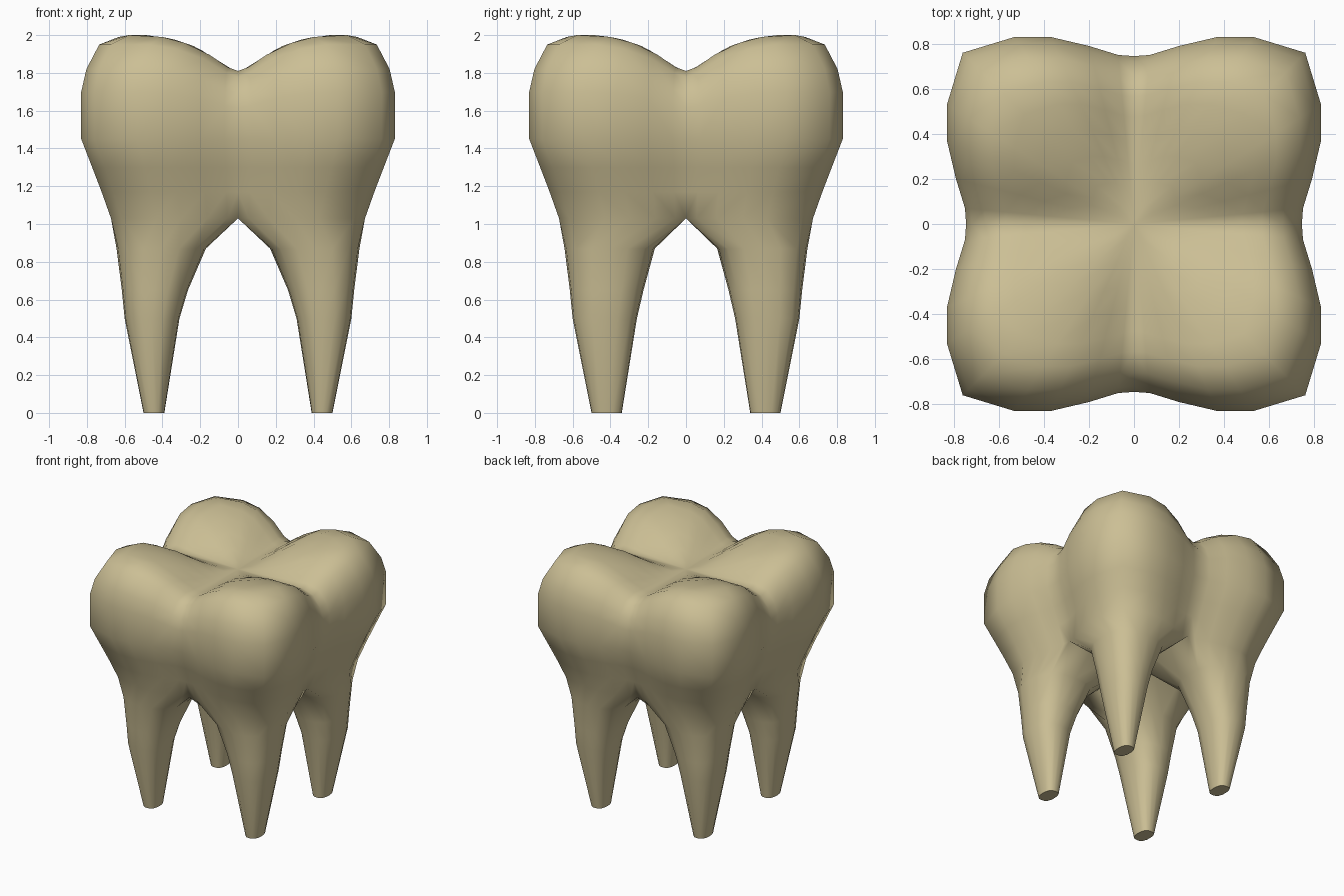
import bpy, bmesh, math
from mathutils import Vector

if "Cube" in bpy.data.objects:
    bpy.data.objects.remove(bpy.data.objects["Cube"])

enamel = bpy.data.materials.new("ivory enamel")
enamel.diffuse_color = (0.60, 0.52, 0.30, 1)
enamel.use_nodes = True
enamel.node_tree.nodes["Principled BSDF"].inputs["Base Color"].default_value = enamel.diffuse_color

# Outer outline of one quarter of the crown, from the x axis round to the y axis
HALF = [(0.745, 0), (0.75, 0.07), (0.79, 0.2), (0.83, 0.37), (0.83, 0.53)]
OUTLINE = HALF + [(0.76, 0.76)] + [(y, x) for x, y in reversed(HALF)]

# Crown rings: (scale of the outline, height on the cusps)
CROWN = [(0.81, 1.03), (0.87, 1.17), (0.93, 1.3), (1, 1.45), (1, 1.7), (0.967, 1.82),
         (0.885, 1.95), (0.76, 2), (0.64, 2), (0.5, 2), (0.36, 2), (0.22, 2), (0.1, 2)]

# Root rings: (height, inner x, inner y, outer)
ROOT = [(0.87, 0.17, 0.165, 0.643), (0.65, 0.265, 0.225, 0.615),
        (0.5, 0.31, 0.26, 0.60), (0.0, 0.39, 0.34, 0.50)]

CUSP = [(0, 0), (0.05, 0.09), (0.1, 0.26), (0.2, 0.63), (0.33, 0.87), (0.45, 1), (9, 1)]


def rise(t):
    """Cusp height, 0 in the groove and 1 on the cusp."""
    for (t0, a0), (t1, a1) in zip(CUSP, CUSP[1:]):
        if t <= t1:
            return a0 + (a1 - a0) * (t - t0) / (t1 - t0)


def crown_point(p, s, z):
    x, y = p[0] * s, p[1] * s
    if z > 1.45:
        z = 1.45 + (z - 1.45) * (0.655 + 0.345 * rise(x) * rise(y))
    return Vector((x, y, z))


def root_ring(z, ix, iy, out):
    cx, cy, rx, ry = (ix + out) / 2, (iy + out) / 2, (out - ix) / 2, (out - iy) / 2
    pts = []
    for i in range(16):
        a = math.radians(45 + (i - 5) * 22.5)
        c, s = math.cos(a), math.sin(a)
        f = (abs(c) ** 2.6 + abs(s) ** 2.6) ** (-1 / 2.6)
        pts.append(Vector((cx + rx * c * f, cy + ry * s * f, z)))
    return pts


def quarter(bm, mx, my):
    def add(p):
        return bm.verts.new((p.x * mx, p.y * my, p.z))

    # crown wall and chewing surface
    rings = [[add(crown_point(p, s, z)) for p in OUTLINE] for s, z in CROWN]
    for a, b in zip(rings, rings[1:]):
        for i in range(10):
            bm.faces.new((a[i], a[i + 1], b[i + 1], b[i]))
    centre = add(crown_point((0, 0), 0, 2))
    for i in range(10):
        bm.faces.new((rings[-1][i], rings[-1][i + 1], centre))

    # root, opening out to the underside of the crown
    under = [add(Vector(p)) for p in ((0, 0.4, 1.03), (0, 0.2, 1.04), (0, 0, 1.06),
                                      (0.2, 0, 1.04), (0.4, 0, 1.03))]
    loops = [rings[0] + under] + [[add(p) for p in root_ring(*r)] for r in ROOT]
    for a, b in zip(loops, loops[1:]):
        for i in range(16):
            j = (i + 1) % 16
            bm.faces.new((a[i], a[j], b[j], b[i]))
    bm.faces.new(loops[-1])


# Four mirrored quarters welded into one tooth
bm = bmesh.new()
for mx in (1, -1):
    for my in (1, -1):
        quarter(bm, mx, my)
bmesh.ops.remove_doubles(bm, verts=bm.verts, dist=0.0005)
bmesh.ops.recalc_face_normals(bm, faces=bm.faces)
mesh = bpy.data.meshes.new("tooth")
bm.to_mesh(mesh)
bm.free()
mesh.materials.append(enamel)
tooth = bpy.data.objects.new("tooth", mesh)
bpy.context.collection.objects.link(tooth)
bpy.context.view_layer.objects.active = tooth
tooth.select_set(True)
bpy.ops.object.shade_smooth_by_angle(angle=math.radians(60))
